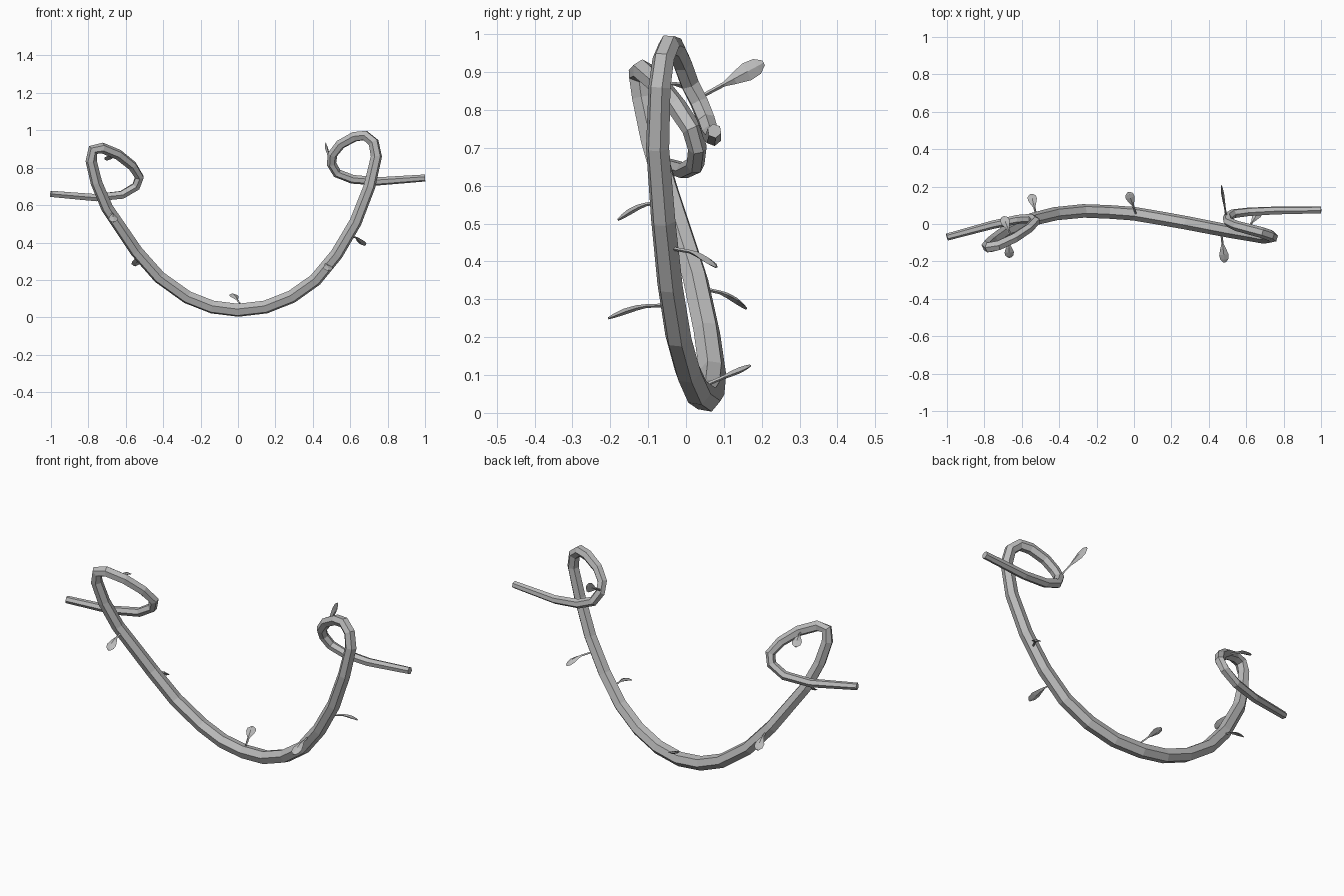
import bpy
import bmesh
import math
from mathutils import Vector

default_cube = bpy.data.objects.get("Cube")
if default_cube:
    bpy.data.objects.remove(default_cube, do_unlink=True)

# One plain grey for everything
grey = bpy.data.materials.new("plain_grey")
grey.use_nodes = True
GREY = (0.5, 0.5, 0.5, 1)
grey.diffuse_color = GREY
grey.node_tree.nodes["Principled BSDF"].inputs["Base Color"].default_value = GREY


def add_object(name, bm):
    """Turn a bmesh into a flat shaded object."""
    bmesh.ops.recalc_face_normals(bm, faces=bm.faces[:])
    mesh = bpy.data.meshes.new(name)
    bm.to_mesh(mesh)
    bm.free()
    mesh.materials.append(grey)
    obj = bpy.data.objects.new(name, mesh)
    bpy.context.collection.objects.link(obj)
    return obj


def skin(bm, rings):
    """Bridge consecutive rings of vertices and cap both ends."""
    loops = [[bm.verts.new(p) for p in ring] for ring in rings]
    count = len(loops[0])
    for low, high in zip(loops, loops[1:]):
        for i in range(count):
            j = (i + 1) % count
            bm.faces.new((low[i], low[j], high[j], high[i]))
    bm.faces.new(loops[0])
    bm.faces.new(loops[-1])


# Stem centre line: curl, hanging arc, curl
STEM_PATH = [
    (-1, -.07, .66), (-.76, -.005, .64), (-.62, .025, .655),
    (-.545, .03, .7), (-.527, .015, .75), (-.565, -.025, .81),
    (-.64, -.075, .87), (-.725, -.115, .905), (-.775, -.125, .895),
    (-.785, -.115, .835), (-.757, -.09, .72), (-.7, -.05, .585),
    (-.543, .025, .353), (-.42, .055, .214), (-.27, .07, .107),
    (-.137, .065, .055), (0, .055, .038), (.147, .03, .055),
    (.287, .005, .11), (.414, -.02, .2), (.527, -.042, .337),
    (.628, -.06, .508), (.703, -.075, .7), (.74, -.07, .86),
    (.725, -.06, .935), (.68, -.045, .972), (.623, -.03, .966),
    (.548, -.01, .925), (.505, .01, .87), (.5, .035, .82),
    (.53, .055, .77), (.612, .065, .738), (.75, .072, .727),
    (1, .075, .745),
]


def build_stem(name, path, sides=6, thin=.019, swell=.018):
    pts = [Vector(p) for p in path]
    travelled = [0]
    for a, b in zip(pts, pts[1:]):
        travelled.append(travelled[-1] + (b - a).length)
    rings = []
    side = Vector((0, 1, 0))
    for i, p in enumerate(pts):
        before = (p - pts[max(i - 1, 0)]).normalized()
        after = (pts[min(i + 1, len(pts) - 1)] - p).normalized()
        along = (before + after).normalized()
        # carry the frame along without twisting
        side = (side - along * side.dot(along)).normalized()
        other = along.cross(side)
        radius = thin + swell * math.sin(math.pi * travelled[i] / travelled[-1])
        ring = []
        for k in range(sides):
            a = math.tau * k / sides
            ring.append(p + (side * math.cos(a) + other * math.sin(a)) * radius)
        rings.append(ring)
    bm = bmesh.new()
    skin(bm, rings)
    return add_object(name, bm)


# Leaf outline: position along the leaf, half width, half thickness
LEAF_PROFILE = [(0, .005, .005), (.4, .006, .005), (.55, .015, .007),
                (.75, .025, .008), (.9, .022, .006), (1, .007, .003)]


def build_leaf(name, base, tip, facing=(0, 0, 1), arch=.012):
    base, tip = Vector(base), Vector(tip)
    along = (tip - base).normalized()
    across = along.cross(Vector(facing)).normalized()
    normal = across.cross(along)
    rings = []
    for t, width, thick in LEAF_PROFILE:
        centre = base.lerp(tip, t) + normal * arch * math.sin(math.pi * t)
        rings.append([centre + across * width, centre + normal * thick,
                      centre - across * width, centre - normal * thick])
    bm = bmesh.new()
    skin(bm, rings)
    return add_object(name, bm)


build_stem("vine_stem", STEM_PATH)

build_leaf("right_curl_leaf", (-.65, -.08, .87), (-.7, .04, .84))
build_leaf("right_upper_leaf", (-.675, -.05, .56), (-.665, -.18, .51))
build_leaf("right_lower_leaf", (-.52, .035, .33), (-.55, .16, .275))
build_leaf("bottom_leaf", (.01, .055, .075), (-.03, .17, .125), arch=0)
build_leaf("left_lower_leaf", (.465, -.035, .285), (.485, -.205, .25))
build_leaf("left_upper_leaf", (.6, -.04, .435), (.675, .08, .385))
build_leaf("left_curl_leaf", (.495, .03, .83), (.467, .205, .925),
           facing=(1, 0, 0), arch=0)
